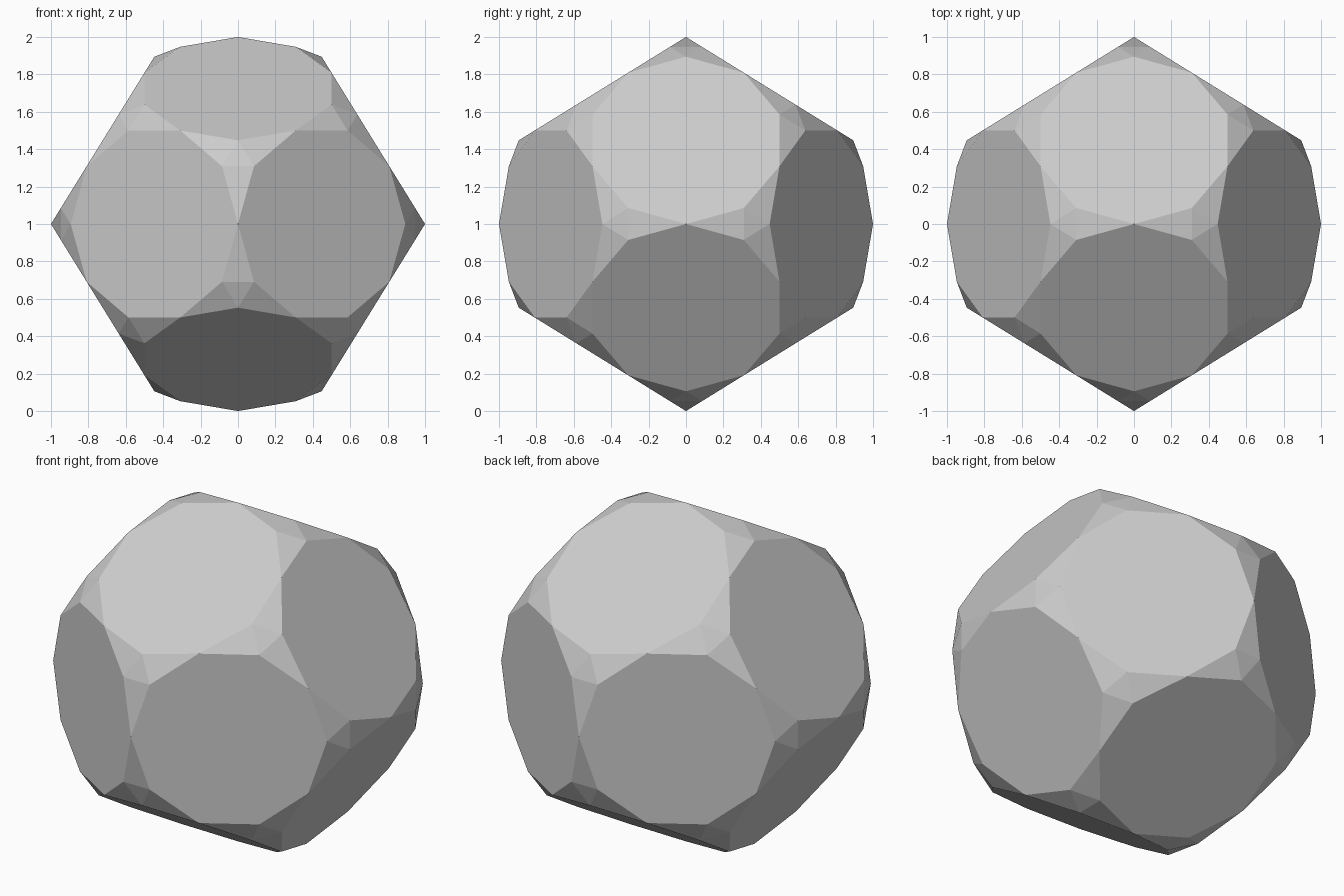
import bpy, bmesh, math
from mathutils import Vector

if "Cube" in bpy.data.objects:
    bpy.data.objects.remove(bpy.data.objects["Cube"])

PHI = (1 + math.sqrt(5)) / 2

# Twelve face directions (five-fold axes)
axes = []
for a in (-1, 1):
    for b in (-PHI, PHI):
        axes += [Vector(v).normalized() for v in ((0, a, b), (b, 0, a), (a, b, 0))]

bm = bmesh.new()

# Ten corners of a regular decagon around each axis, all on the unit sphere
for n in axes:
    for m in axes:
        if 0.1 < n.dot(m) < 0.9:
            shared = (n + m).normalized()          # corner touching the neighbouring decagon
            centre = n * n.dot(shared)
            bm.verts.new(shared)
            bm.verts.new(2 * centre - shared)      # opposite corner
bmesh.ops.remove_doubles(bm, verts=bm.verts[:], dist=1e-4)

# Wrap the corners, then merge coplanar triangles into flat decagons
bmesh.ops.convex_hull(bm, input=bm.verts[:])
bmesh.ops.dissolve_limit(bm, angle_limit=math.radians(1),
                         verts=bm.verts[:], edges=bm.edges[:])
bmesh.ops.recalc_face_normals(bm, faces=bm.faces[:])
bmesh.ops.translate(bm, verts=bm.verts[:], vec=(0, 0, 1))

# Faceted solid
mesh = bpy.data.meshes.new("decagon_solid")
bm.to_mesh(mesh)
bm.free()
solid = bpy.data.objects.new("decagon_solid", mesh)
bpy.context.collection.objects.link(solid)
